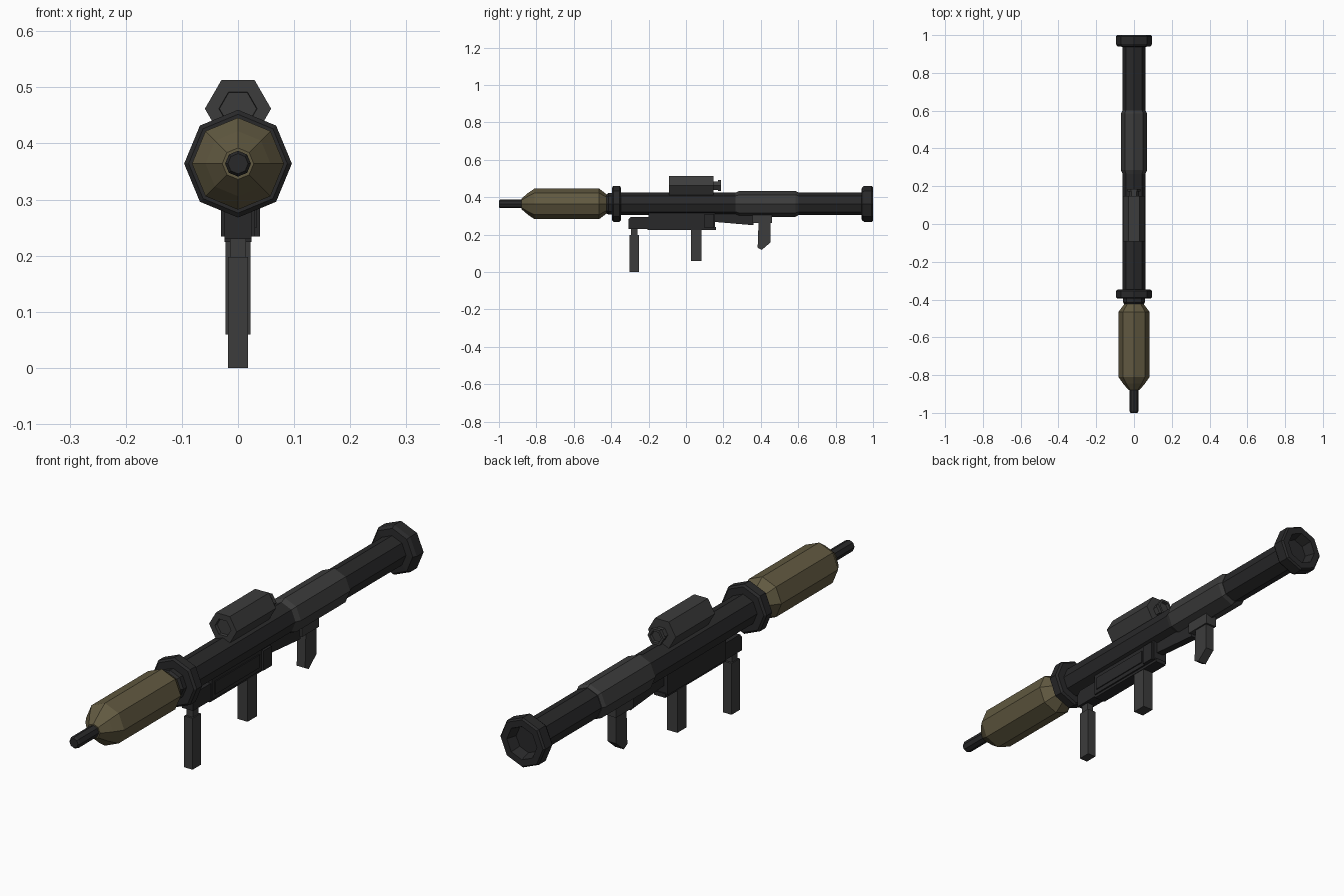
import bpy, bmesh
from math import cos, sin, pi

if "Cube" in bpy.data.objects:
    bpy.data.objects.remove(bpy.data.objects["Cube"])

AXIS_Z = 0.364  # height of the barrel axis


def material(name, rgb):
    m = bpy.data.materials.new(name)
    m.diffuse_color = (*rgb, 1)
    m.use_nodes = True
    m.node_tree.nodes["Principled BSDF"].inputs["Base Color"].default_value = m.diffuse_color
    return m


DARK = material("dark_metal", (0.022, 0.022, 0.023))
GREY = material("grey_metal", (0.045, 0.045, 0.045))
OLIVE = material("olive_paint", (0.12, 0.10, 0.052))


def finish(name, bm, mat):
    bmesh.ops.recalc_face_normals(bm, faces=bm.faces)
    me = bpy.data.meshes.new(name)
    bm.to_mesh(me)
    bm.free()
    me.materials.append(mat)
    ob = bpy.data.objects.new(name, me)
    bpy.context.collection.objects.link(ob)
    return ob


def lathe(name, profile, mat, sides=8, z=AXIS_Z):
    """Faceted solid along y from (y, radius) rings, capped at both ends."""
    bm = bmesh.new()
    rings = []
    for y, r in profile:
        rings.append([bm.verts.new((r * cos(2 * pi * i / sides), y,
                                    z + r * sin(2 * pi * i / sides)))
                      for i in range(sides)])
    for a, b in zip(rings, rings[1:]):
        for i in range(sides):
            j = (i + 1) % sides
            bm.faces.new((a[i], a[j], b[j], b[i]))
    bm.faces.new(rings[0])
    bm.faces.new(rings[-1])
    return finish(name, bm, mat)


def plate(name, outline, x0, x1, mat):
    """Side outline of (y, z) points extruded from x0 to x1."""
    bm = bmesh.new()
    face = bm.faces.new([bm.verts.new((x0, y, z)) for y, z in outline])
    out = bmesh.ops.extrude_face_region(bm, geom=[face])["geom"]
    verts = [v for v in out if isinstance(v, bmesh.types.BMVert)]
    bmesh.ops.translate(bm, verts=verts, vec=(x1 - x0, 0, 0))
    return finish(name, bm, mat)


def box(name, x0, x1, y0, y1, z0, z1, mat):
    return plate(name, [(y0, z0), (y1, z0), (y1, z1), (y0, z1)], x0, x1, mat)


# Warhead and its probe
lathe("nose_probe", [(-1.0, 0.018), (-0.993, 0.023), (-0.86, 0.023)], DARK)
lathe("warhead", [(-0.88, 0.028), (-0.845, 0.058), (-0.81, 0.082),
                  (-0.465, 0.082), (-0.42, 0.048)], OLIVE)

# Launch tube, flanges and sleeve
lathe("muzzle_collar", [(-0.425, 0.05), (-0.415, 0.058), (-0.38, 0.058)], DARK)
lathe("muzzle_flange", [(-0.395, 0.088), (-0.388, 0.096), (-0.355, 0.096),
                        (-0.348, 0.088)], DARK)
lathe("launch_tube", [(-0.36, 0.06), (0.95, 0.06)], DARK)
lathe("tube_sleeve", [(0.265, 0.06), (0.285, 0.069), (0.585, 0.069),
                      (0.60, 0.062)], GREY)
lathe("rear_flange", [(0.938, 0.06), (0.94, 0.087), (0.952, 0.096), (0.993, 0.096),
                      (1.0, 0.09), (1.0, 0.064), (0.96, 0.052)], DARK)

# Optical sight with recessed lens and eyepiece
lathe("sight_body", [(-0.08, 0.033), (-0.092, 0.034), (-0.092, 0.059),
                     (0.147, 0.059)], GREY, 6, 0.462)
lathe("eyepiece", [(0.14, 0.026), (0.172, 0.026), (0.172, 0.034), (0.186, 0.034),
                   (0.186, 0.024), (0.176, 0.022)], GREY, 6, 0.462)

# Trigger housing under the tube
box("housing", -0.03, 0.03, -0.2, 0.155, 0.234, 0.33, DARK)
box("housing_base", -0.024, 0.024, -0.205, 0.16, 0.224, 0.24, DARK)
box("housing_panel", 0.028, 0.034, -0.185, 0.085, 0.25, 0.3, DARK)
box("housing_latch", 0.028, 0.039, 0.1, 0.15, 0.234, 0.31, DARK)
plate("rear_rail", [(0.15, 0.268), (0.36, 0.25), (0.36, 0.33), (0.15, 0.33)],
      -0.015, 0.015, DARK)

# Front bracket and folding foregrip
plate("front_bracket", [(-0.308, 0.23), (-0.19, 0.23), (-0.19, 0.295),
                        (-0.295, 0.295), (-0.308, 0.28)], -0.024, 0.024, DARK)
box("foregrip_neck", -0.014, 0.014, -0.294, -0.26, 0.19, 0.24, GREY)
box("foregrip", -0.018, 0.018, -0.302, -0.252, 0.0, 0.198, GREY)

# Pistol grip
box("pistol_grip", -0.022, 0.022, 0.027, 0.084, 0.06, 0.235, GREY)

# Shoulder stop
box("shoulder_mount", -0.024, 0.024, 0.355, 0.46, 0.262, 0.32, GREY)
plate("shoulder_stop", [(0.388, 0.27), (0.383, 0.13), (0.405, 0.118),
                        (0.452, 0.158), (0.452, 0.27)], -0.018, 0.018, GREY)
